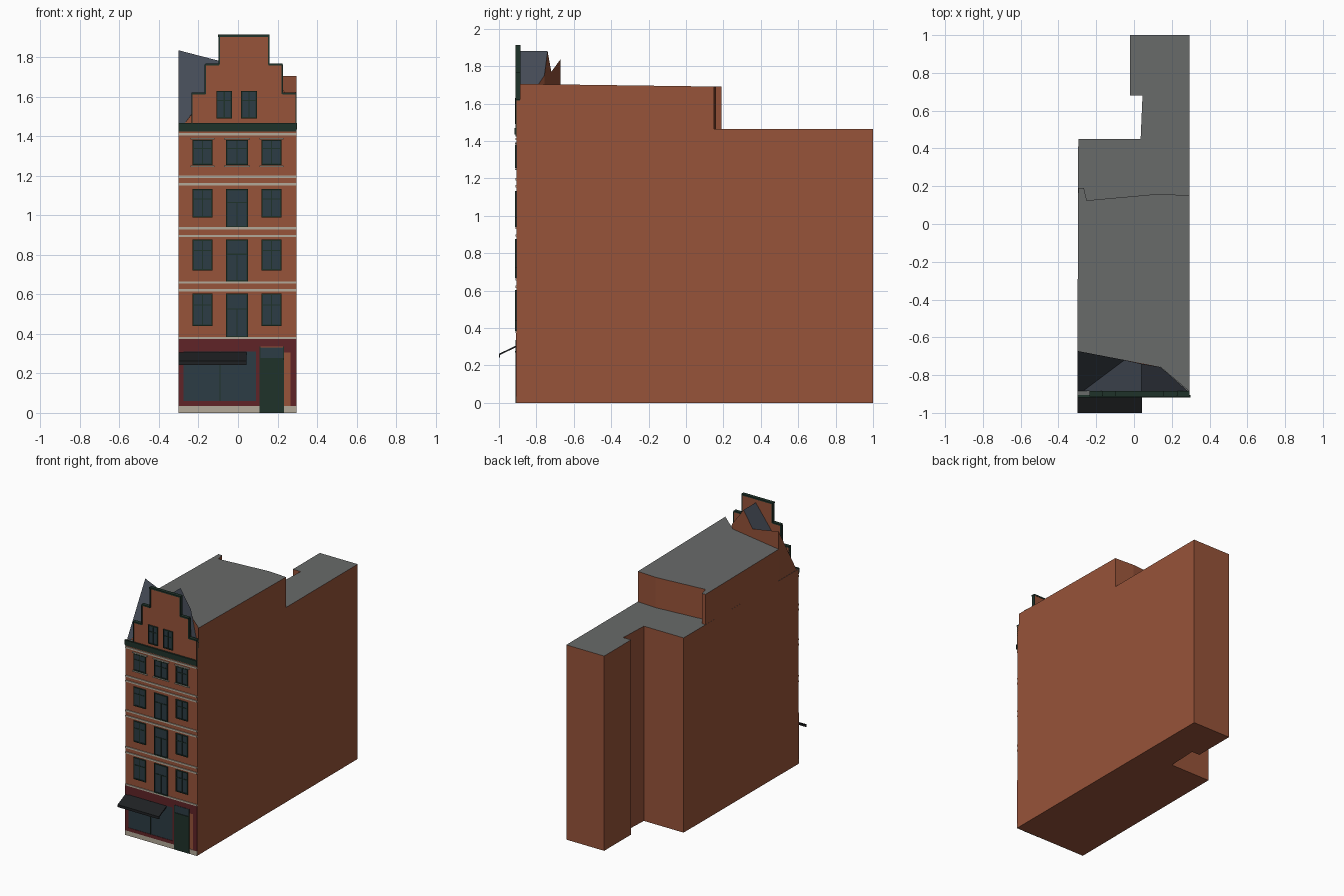
import bpy, bmesh

if "Cube" in bpy.data.objects:
    bpy.data.objects.remove(bpy.data.objects["Cube"])


def mat(name, r, g, b):
    m = bpy.data.materials.new(name)
    m.diffuse_color = [(c / 255) ** 2.2 for c in (r, g, b)] + [1]
    m.use_nodes = True
    m.node_tree.nodes["Principled BSDF"].inputs["Base Color"].default_value = m.diffuse_color
    return m


BRICK = mat("brick", 150, 84, 60)
FLAT = mat("flat_roof", 104, 106, 105)
SLATE = mat("slate", 70, 76, 86)
STONE = mat("stone", 178, 168, 152)
GREEN = mat("dark_green", 36, 54, 46)
GLASS = mat("glass", 48, 62, 70)
RED = mat("shop_red", 96, 40, 44)
CLOTH = mat("awning_cloth", 36, 38, 40)


def mesh(name, verts, faces, mats, slots=None, fix=True):
    me = bpy.data.meshes.new(name)
    me.from_pydata(verts, [], faces)
    for m in mats:
        me.materials.append(m)
    for p, s in zip(me.polygons, slots or [0] * len(faces)):
        p.material_index = s
    if fix:
        bm = bmesh.new()
        bm.from_mesh(me)
        bmesh.ops.recalc_face_normals(bm, faces=bm.faces)
        bm.to_mesh(me)
        bm.free()
    ob = bpy.data.objects.new(name, me)
    bpy.context.collection.objects.link(ob)
    return ob


def prism(name, low, high, mats, top_slot=0):
    n = len(low)
    faces = [(i, (i + 1) % n, n + (i + 1) % n, n + i) for i in range(n)]
    faces += [tuple(range(n)), tuple(range(n, 2 * n))]
    return mesh(name, low + high, faces, mats, [0] * (n + 1) + [top_slot])


def boxes(name, items, m):
    verts, faces = [], []
    for x0, x1, y0, y1, z0, z1 in items:
        k = len(verts)
        verts += [(x, y, z) for x in (x0, x1) for y in (y0, y1) for z in (z0, z1)]
        for f in ((0, 1, 3, 2), (4, 6, 7, 5), (0, 4, 5, 1), (2, 3, 7, 6), (0, 2, 6, 4), (1, 5, 7, 3)):
            faces.append(tuple(k + i for i in f))
    return mesh(name, verts, faces, [m])


WALL = -0.905  # facade plane
L, R = -0.30, 0.295

# Main body with the narrow rear wing
plan = [(L, WALL), (R, WALL), (R, 1), (-.02, 1), (-.02, .68), (.045, .68), (.035, .45), (-.295, .45)]
prism("main_body", [(x, y, 0) for x, y in plan], [(x, y, 1.463) for x, y in plan], [BRICK, FLAT], 1)

# Taller top storey, its flat roof falling slightly to the rear
plan = [(L, -.672), (.14, -.757), (R, -.888), (R, .15), (.14, .16), (-.25, .125), (-.265, .19), (-.295, .19)]
prism("top_storey", [(x, y, 1.463) for x, y in plan],
      [(x, y, 1.705 - .0135 * (y + .9)) for x, y in plan], [BRICK, FLAT], 1)

# Slate front slope crossed by the ridge behind the gable
roof = [(L, -.885, 1.465), (L, -.672, 1.835), (-.05, -.72, 1.77), (.04, -.74, 1.88), (.14, -.757, 1.75),
        (-.27, -.885, 1.465), (.04, -.885, 1.88), (.285, -.885, 1.56), (L, -.672, 1.465),
        (.14, -.757, 1.465), (.285, -.885, 1.465)]
mesh("slate_roof", roof,
     [(0, 5, 2, 1), (5, 6, 3, 2), (6, 7, 4, 3),
      (1, 2, 3, 4, 9, 8), (0, 1, 8), (5, 10, 7, 6), (7, 10, 9, 4), (0, 8, 9, 10, 5)],
     [SLATE, BRICK], [0, 0, 0, 1, 1, 1, 1, 1])

# Stepped gable and its copings
CX = .03
steps = [(.265, 1.455, 1.615), (.195, 1.615, 1.762), (.125, 1.762, 1.908)]
right = [(h, z) for h, a, b in steps for z in (a, b)]
outline = [(CX + h, z) for h, z in right] + [(CX - h, z) for h, z in reversed(right)]
prism("stepped_gable", [(x, WALL, z) for x, z in outline], [(x, -.887, z) for x, z in outline], [BRICK])
cope = [(CX - .13, CX + .13, -.912, -.885, 1.903, 1.914)]
for s in (-1, 1):
    for (h, a, b), inner in zip(steps[:2], (.195, .125)):
        xs = sorted((CX + s * inner, CX + s * h))
        cope.append((xs[0], xs[1], -.912, -.885, b - .003, b + .007))
    for h, a, b in steps:
        xs = sorted((CX + s * (h - .004), CX + s * (h if h > .26 else h + .004)))
        cope.append((xs[0], xs[1], -.911, -.885, max(a, 1.465), b))
boxes("gable_coping", cope, GREEN)

# Cornice and stone string courses
boxes("cornice", [(L, R + .003, -.918, WALL, 1.435, 1.468), (L, R, -.912, WALL, 1.425, 1.437)], GREEN)
boxes("string_courses", [(L, R, -.911, WALL, z - .006, z + .006)
                         for z in (1.41, 1.195, 1.158, .935, .895, .66, .62, .379)], STONE)

# Windows: glass, frame and glazing bars
glass, frames, trim = [], [], []


def window(x0, x1, z0, z1, tall=False):
    t, y = .007, -.913
    glass.append((x0, x1, -.908, WALL, z0, z1))
    frames.extend([(x0, x0 + t, y, WALL, z0, z1), (x1 - t, x1, y, WALL, z0, z1),
                   (x0 + t, x1 - t, y, WALL, z0, z0 + t), (x0 + t, x1 - t, y, WALL, z1 - t, z1)])
    c, zt = (x0 + x1) / 2, z1 - .35 * (z1 - z0)
    frames.append((x0 + t, x1 - t, -.911, WALL, zt - .003, zt + .003))
    frames.append((c - .003, c + .003, -.911, WALL, z0 + t, zt - .003 if tall else z1 - t))


for side_z, mid_z, top in ((1.255, 1.255, 1.382), (.99, .94, 1.132), (.72, .666, .877), (.44, .383, .603)):
    for x0, x1, z0 in ((-.23, -.13, side_z), (-.06, .05, mid_z), (.12, .22, side_z)):
        window(x0, x1, z0, top, z0 != side_z)
        if top > 1.3:
            trim += [(x0 - .01, x1 + .01, -.913, WALL, z, z + .008) for z in (1.245, 1.384)]
for x0 in (-.11, .015):
    window(x0, x0 + .08, 1.49, 1.63)
boxes("window_glass", glass, GLASS)
boxes("window_frames", frames, GREEN)
boxes("window_sills_and_lintels", trim, STONE)

# Shopfront on a stone plinth
boxes("plinth", [(L, .108, -.91, WALL, 0, .035), (.232, R, -.91, WALL, 0, .035)], STONE)
boxes("shopfront", [(L, R, -.91, WALL, .335, .373), (L, -.275, -.91, WALL, .035, .335),
                    (-.275, .108, -.91, WALL, .31, .335), (-.275, .108, -.91, WALL, .035, .06),
                    (.092, .108, -.91, WALL, .06, .31), (.265, R, -.91, WALL, .035, .335),
                    (.232, .265, -.91, WALL, .305, .335)], RED)
boxes("shop_window", [(-.275, .092, -.907, WALL, .06, .31), (.112, .228, -.908, WALL, .278, .332)], GLASS)
boxes("shop_mullion", [(-.094, -.088, -.911, WALL, .06, .31)], GREEN)
boxes("shop_door", [(.108, .232, -.911, WALL, 0, .268), (.108, .232, -.913, WALL, .268, .278),
                    (.108, .113, -.912, WALL, .278, .335), (.227, .232, -.912, WALL, .278, .335)], GREEN)

# Sloping awning with a short valance
section = [(WALL, .308), (-1, .262), (-1, .243), (-.994, .243), (-.994, .256), (WALL, .299)]
prism("awning", [(L, y, z) for y, z in section], [(.042, y, z) for y, z in section], [CLOTH])
